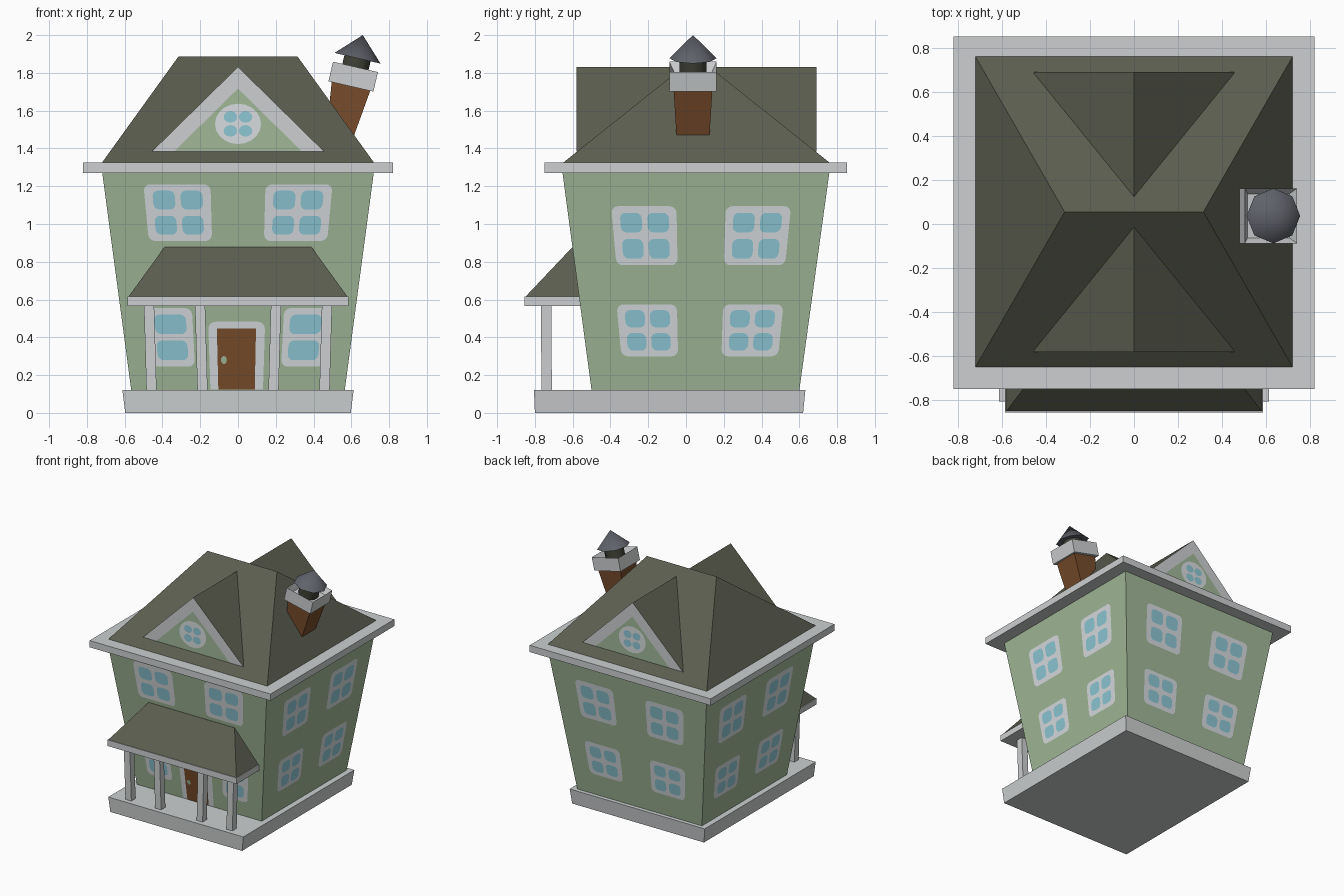
import bpy, bmesh, math
from mathutils import Vector, Matrix

if "Cube" in bpy.data.objects:
    bpy.data.objects.remove(bpy.data.objects["Cube"])


def material(name, r, g, b):
    m = bpy.data.materials.new(name)
    m.diffuse_color = [(c / 255) ** 2.2 for c in (r, g, b)] + [1]
    m.use_nodes = True
    m.node_tree.nodes["Principled BSDF"].inputs["Base Color"].default_value = m.diffuse_color
    return m


GREEN = material("wall green", 160, 183, 151)
GREY = material("trim grey", 203, 206, 207)
WHITE = material("window trim", 214, 219, 222)
ROOF = material("roof shingle", 92, 94, 81)
GLASS = material("window blue", 140, 198, 212)
BROWN = material("wood brown", 120, 78, 48)
SLATE = material("chimney cowl slate", 96, 98, 106)
PIPE = material("chimney pipe dark", 66, 68, 58)


def finish(name, bm, *mats):
    me = bpy.data.meshes.new(name)
    bm.to_mesh(me)
    bm.free()
    for m in mats:
        me.materials.append(m)
    ob = bpy.data.objects.new(name, me)
    bpy.context.collection.objects.link(ob)
    return ob


def frustum_mesh(z0, a, z1, b):
    """Box between two rectangles (x0, x1, y0, y1); either may collapse to a ridge."""
    bm = bmesh.new()
    rings = [[bm.verts.new((r[i], r[j], z)) for i, j in ((0, 2), (1, 2), (1, 3), (0, 3))]
             for z, r in ((z0, a), (z1, b))]
    lo, hi = rings
    bm.faces.new(lo[::-1])
    bm.faces.new(hi)
    for i in range(4):
        j = (i + 1) % 4
        bm.faces.new((lo[i], lo[j], hi[j], hi[i]))
    bmesh.ops.remove_doubles(bm, verts=bm.verts, dist=1e-5)
    bmesh.ops.recalc_face_normals(bm, faces=bm.faces)
    bm.normal_update()
    return bm


def frustum(name, mat, z0, a, z1, b=None):
    return finish(name, frustum_mesh(z0, a, z1, b or a), mat)


# --- main body ---
WZ0, WZ1 = 0.12, 1.28
WB, WT = (-0.565, 0.565, -0.50, 0.60), (-0.72, 0.72, -0.655, 0.76)
frustum("foundation", GREY, 0, (-0.597, 0.597, -0.80, 0.62), WZ0, (-0.612, 0.612, -0.805, 0.632))
frustum("walls", GREEN, WZ0, WB, WZ1, WT)
frustum("eave", GREY, 1.27, (-0.82, 0.82, -0.75, 0.852), 1.325)
frustum("hip_roof", ROOF, 1.325, (-0.72, 0.72, -0.65, 0.76), 1.887, (-0.315, 0.315, 0.055, 0.055))

# --- front and back gables: one cross prism, ends in trim colour ---
bm = frustum_mesh(1.385, (-0.455, 0.455, -0.58, 0.69), 1.832, (0, 0, -0.58, 0.69))
for f in bm.faces:
    f.material_index = int(abs(f.normal.y) > 0.9)
finish("gable_roof", bm, ROOF, GREY)

# --- porch ---
frustum("porch_eave", GREY, 0.565, (-0.585, 0.585, -0.855, -0.53), 0.615)
frustum("porch_roof", ROOF, 0.615, (-0.58, 0.58, -0.85, -0.53), 0.877, (-0.39, 0.39, -0.602, -0.58))
for s, side in ((-1, "left"), (1, "right")):
    for x, part in ((0.458, "outer"), (0.188, "inner")):
        lo, hi = sorted((s * (x - 0.027), s * (x + 0.027)))
        d = s * 0.013
        frustum(f"porch_post_{side}_{part}", GREY, WZ0, (lo, hi, -0.765, -0.71),
                0.57, (lo + d, hi + d, -0.768, -0.713))


# --- painted details as thin plates on the tapered walls ---
def rounded(w, h, r, seg=4):
    """Outline of a rounded rectangle centred on the origin."""
    pts = []
    for k, (sx, sy) in enumerate(((1, 1), (-1, 1), (-1, -1), (1, -1))):
        for i in range(seg + 1):
            t = math.pi / 2 * (k + i / seg)
            pts.append((sx * (w / 2 - r) + r * math.cos(t), sy * (h / 2 - r) + r * math.sin(t)))
    return pts


def ellipse(rx, rz, n=20):
    return [(rx * math.cos(2 * math.pi * i / n), rz * math.sin(2 * math.pi * i / n)) for i in range(n)]


frames, panes, gables, doors, knobs = (bmesh.new() for _ in range(5))


def plate(bm, pts, out):
    f = bm.faces.new([bm.verts.new(p) for p in pts])
    f.normal_update()
    if f.normal.dot(Vector(out)) < 0:
        f.normal_flip()


OUT = {"front": (0, -1, 0), "back": (0, 1, 0), "left": (-1, 0, 0), "right": (1, 0, 0)}


def wall_plate(bm, side, outline, u, z, off, cz=None):
    """Lay an outline on a wall at (u, z), widening with the wall's taper."""
    cz = z if cz is None else cz
    rect = lambda h: [p + (q - p) * (h - WZ0) / (WZ1 - WZ0) for p, q in zip(WB, WT)]
    pts = []
    for du, dz in outline:
        r, rc = rect(z + dz), rect(cz)
        if side in ("front", "back"):
            x = (u + du) * r[1] / rc[1]
            pts.append((x, r[2] - off if side == "front" else r[3] + off, z + dz))
        else:
            c = 0.05
            y = c + (u + du - c) * (r[3] - r[2]) / (rc[3] - rc[2])
            pts.append((r[0] - off if side == "left" else r[1] + off, y, z + dz))
    plate(bm, pts, OUT[side])


def window(side, u, z, w, h, cols=2):
    wall_plate(frames, side, rounded(w, h, 0.035), u, z, 0.004)
    pw, ph = (0.335 * w if cols == 2 else 0.71 * w), 0.335 * h
    for cu in ((-0.21 * w, 0.21 * w) if cols == 2 else (0,)):
        for cz in (-0.222 * h, 0.222 * h):
            wall_plate(panes, side, [(a + cu, b + cz) for a, b in rounded(pw, ph, 0.03)], u, z, 0.008)


# front windows
for s in (-1, 1):
    window("front", s * 0.314, 1.06, 0.345, 0.30)
    window("front", s * 0.352, 0.40, 0.232, 0.31, cols=1)
# side and back windows, two storeys of two
for side, us in (("left", (-0.215, 0.373)), ("right", (-0.215, 0.373)), ("back", (-0.31, 0.31))):
    for u in us:
        window(side, u, 0.938, 0.335, 0.312)
    for u in [0.93 * u for u in us]:
        window(side, u, 0.437, 0.31, 0.275)

# front door with surround and knob
wall_plate(frames, "front", [(-0.145, -0.18), (0.145, -0.18)] + rounded(0.29, 0.36, 0.04)[:10],
           -0.007, 0.303, 0.003, 0.303)
wall_plate(doors, "front", [(-0.1, -0.16), (0.1, -0.16), (0.1, 0.163), (-0.1, 0.163)], -0.008, 0.283, 0.006)
wall_plate(knobs, "front", ellipse(0.016, 0.021, 10), -0.075, 0.28, 0.009)

# gable infill and round windows
for y, d in ((-0.58, -1), (0.69, 1)):
    def gable_plate(bm, outline, cx, cz, off):
        plate(bm, [(cx + a, y + d * off, cz + b) for a, b in outline], (0, d, 0))
    gable_plate(gables, [(-0.335, 0), (0.335, 0), (0, 0.33)], 0, 1.387, 0.003)
    gable_plate(frames, ellipse(0.122, 0.107), 0, 1.53, 0.006)
    for sx in (-1, 1):
        for sz in (-1, 1):
            gable_plate(panes, ellipse(0.036, 0.031, 12), sx * 0.04, 1.53 + sz * 0.037, 0.009)

finish("window_frames", frames, WHITE)
finish("window_panes", panes, GLASS)
finish("gable_infill", gables, GREEN)
finish("door", doors, BROWN)
finish("door_knob", knobs, GREEN)

# --- leaning chimney, built upright around its cap and then tilted ---
sq = lambda a, b: (-a, a, -b, b)
brick = frustum("chimney_stack", BROWN, -0.46, sq(0.055, 0.078), -0.04, sq(0.106, 0.103))
bm = frustum_mesh(-0.053, sq(0.122, 0.125), 0.053, sq(0.122, 0.125))
top = max(bm.faces, key=lambda f: f.calc_center_median().z)
bmesh.ops.inset_region(bm, faces=[top], thickness=0.035)
bmesh.ops.translate(bm, verts=top.verts, vec=(0, 0, -0.05))
cap = finish("chimney_cap", bm, GREY)


def cone(name, mat, r0, r1, z0, z1, turn):
    bm = bmesh.new()
    bmesh.ops.create_cone(bm, cap_ends=True, segments=8, radius1=r0, radius2=r1, depth=z1 - z0,
                          matrix=Matrix.Translation((0, 0, (z0 + z1) / 2)) @ Matrix.Rotation(turn, 4, "Z"))
    for f in bm.faces:
        f.smooth = abs(f.normal.z) < 0.95
    return finish(name, bm, mat)


pipe = cone("chimney_pipe", PIPE, 0.077, 0.077, -0.01, 0.11, math.pi / 8)
cowl = cone("chimney_cowl", SLATE, 0.125, 0, 0.1, 0.226, 0)
for f in cowl.data.polygons:
    f.use_smooth = len(f.vertices) < 5
tilt = Matrix.Translation((0.61, 0.037, 1.78)) @ Matrix.Rotation(math.radians(13), 4, "Y")
for ob in (brick, cap, pipe, cowl):
    ob.data.transform(tilt)
